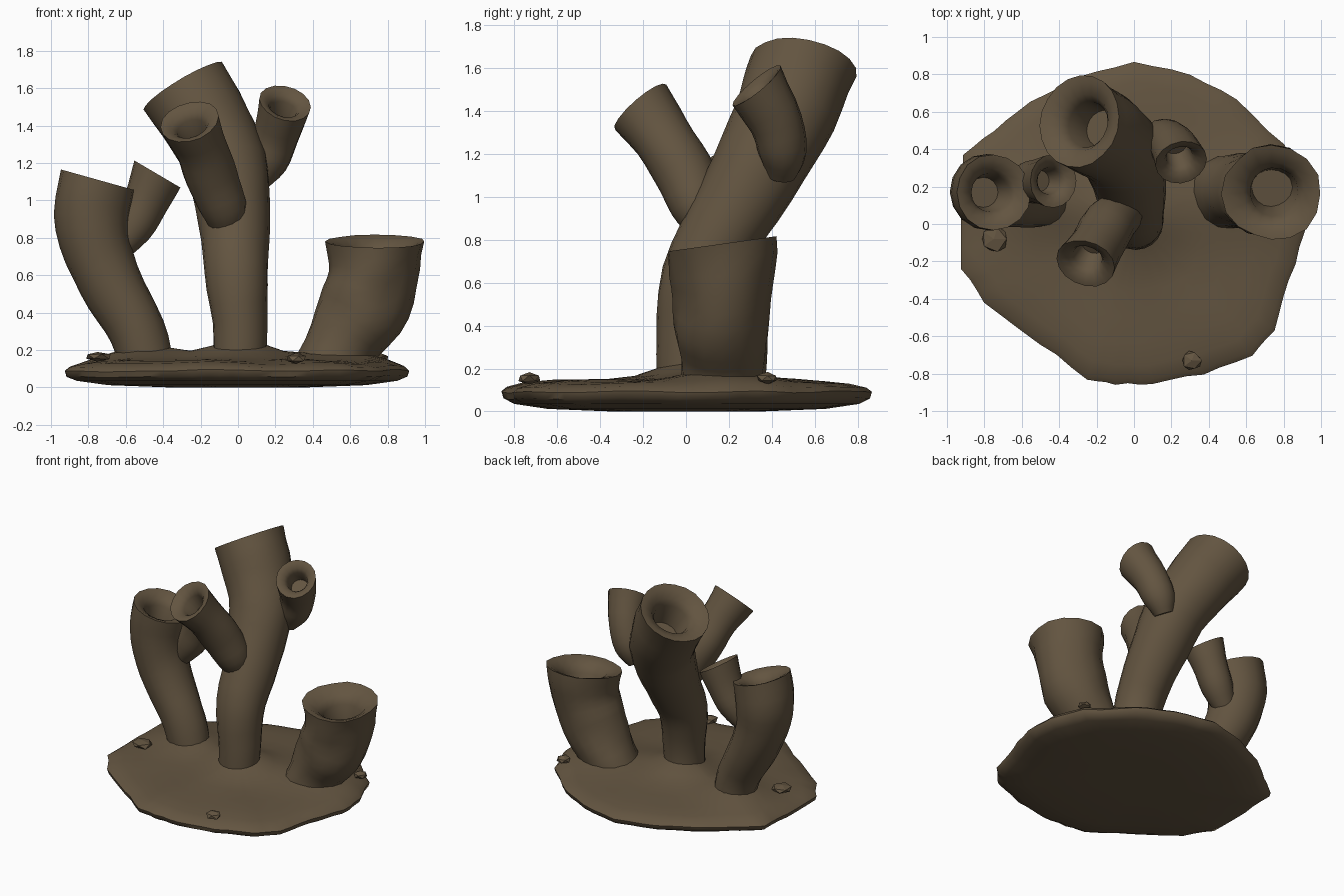
import bpy, bmesh, math, random
from mathutils import Vector, noise

random.seed(4)
if "Cube" in bpy.data.objects:
    bpy.data.objects.remove(bpy.data.objects["Cube"])

brown = bpy.data.materials.new("dull_brown")
brown.use_nodes = True
COLOUR = (0.125, 0.09, 0.052, 1)
brown.diffuse_color = COLOUR
brown.node_tree.nodes["Principled BSDF"].inputs["Base Color"].default_value = COLOUR


def finish(name, bm, angle=40):
    """Turn a bmesh into a shaded, coloured object."""
    bmesh.ops.recalc_face_normals(bm, faces=bm.faces)
    mesh = bpy.data.meshes.new(name)
    bm.to_mesh(mesh)
    bm.free()
    mesh.materials.append(brown)
    obj = bpy.data.objects.new(name, mesh)
    bpy.context.collection.objects.link(obj)
    bpy.ops.object.select_all(action='DESELECT')
    obj.select_set(True)
    bpy.context.view_layer.objects.active = obj
    if angle:
        bpy.ops.object.shade_smooth_by_angle(angle=math.radians(angle))
    return obj


def loft(bm, rings):
    """Skin a list of rings and close both ends."""
    rows = [[bm.verts.new(p) for p in ring] for ring in rings]
    for a, b in zip(rows, rows[1:]):
        for i in range(len(a)):
            j = (i + 1) % len(a)
            bm.faces.new((a[i], a[j], b[j], b[i]))
    bm.faces.new(rows[0])
    bm.faces.new(rows[-1])


def spline(keys, steps=3):
    """Smooth path through (x, y, z, radius) keys."""
    k = [Vector(p) for p in keys]
    k = [2 * k[0] - k[1]] + k + [2 * k[-1] - k[-2]]
    out = []
    for a, b, c, d in zip(k, k[1:], k[2:], k[3:]):
        for s in range(steps):
            t = s / steps
            out.append(0.5 * (2 * b + (c - a) * t + (2 * a - 5 * b + 4 * c - d) * t * t
                              + (3 * b - a - 3 * c + d) * t ** 3))
    return out + [k[-2]]


def ring(centre, normal, radius, sides, rough):
    u = (Vector((1, 0, 0)) - normal * normal.x).normalized()
    v = normal.cross(u)
    pts = []
    for i in range(sides):
        a = math.tau * i / sides
        d = u * math.cos(a) + v * math.sin(a)
        wobble = 1 + rough * noise.noise((centre + d * radius) * 5)
        pts.append(centre + d * radius * wobble)
    return pts


def tube(name, keys, mouth, sides=16, rough=0.08, hole=0.5):
    """Hollow-mouthed tube along a path; mouth is the rim's facing direction."""
    path = spline(keys)
    mouth = Vector(mouth).normalized()
    n = len(path)
    rings = []
    for i, p in enumerate(path):
        a, b = path[max(i - 1, 0)], path[min(i + 1, n - 1)]
        tangent = (b - a).to_3d().normalized()
        blend = max(0, 1 - (n - 1 - i) / 3)
        normal = tangent.lerp(mouth, blend).normalized()
        rings.append(ring(p.to_3d(), normal, p.w, sides, rough))
    # Rim dips inward, then drops into a narrow hole
    end, r = path[-1].to_3d(), path[-1].w
    for scale, depth in ((0.86, 0.03), (hole + 0.12, 0.16), (hole, 0.35), (hole * 0.8, 1.0)):
        rings.append(ring(end - mouth * r * depth, mouth, r * scale, sides, rough * 1.5))
    bm = bmesh.new()
    loft(bm, rings)
    return finish(name, bm)


# Tall central trunk and its two branches
tube("trunk", [(0.01, 0.0, 0.08, 0.14), (0.01, 0.01, 0.35, 0.145), (-0.01, 0.05, 0.62, 0.17),
               (-0.02, 0.19, 0.88, 0.19), (-0.06, 0.36, 1.18, 0.22), (-0.16, 0.47, 1.4, 0.235),
               (-0.29, 0.55, 1.61, 0.25)], (-0.6, 0.2, 1), sides=20, rough=0.05)
tube("front_branch", [(-0.06, 0.1, 0.84, 0.08), (-0.08, 0.05, 0.96, 0.125), (-0.14, -0.01, 1.12, 0.14),
                      (-0.2, -0.11, 1.28, 0.14), (-0.26, -0.21, 1.42, 0.16)], (-0.25, -0.65, 0.75))
tube("back_branch", [(0.1, 0.44, 1.1, 0.07), (0.15, 0.45, 1.2, 0.11), (0.2, 0.42, 1.34, 0.12),
                     (0.25, 0.33, 1.52, 0.145)], (0.2, -0.62, 0.75))

# Side tube with its small offshoot
tube("side_tube", [(-0.48, 0.13, 0.1, 0.14), (-0.54, 0.13, 0.3, 0.15), (-0.65, 0.15, 0.5, 0.165),
                   (-0.75, 0.16, 0.72, 0.185), (-0.78, 0.17, 0.92, 0.205),
                   (-0.75, 0.17, 1.11, 0.205)], (0.28, 0, 1), rough=0.05)
tube("side_offshoot", [(-0.66, 0.2, 0.72, 0.07), (-0.57, 0.22, 0.85, 0.11), (-0.5, 0.23, 0.98, 0.12),
                       (-0.43, 0.23, 1.14, 0.14)], (0.5, 0, 0.85))

# Broad short stump
tube("stump", [(0.5, 0.17, 0.08, 0.2), (0.56, 0.17, 0.25, 0.2), (0.66, 0.17, 0.4, 0.22),
               (0.72, 0.17, 0.58, 0.235), (0.735, 0.16, 0.78, 0.265)], (0, -0.14, 1), rough=0.14)

# Flat rocky base: outline swept through a low profile, with mounds under the tubes
OUTLINE = [(0, .87), (-.3, .79), (-.55, .65), (-.75, .5), (-.92, .37), (-.92, .1), (-.92, -.24),
           (-.8, -.42), (-.5, -.64), (-.25, -.83), (-.1, -.86), (.1, -.85), (.37, -.8), (.63, -.7),
           (.75, -.57), (.83, -.3), (.92, -.04), (.9, .18), (.8, .42), (.55, .67), (.3, .8)]
MOUNDS = [(0, 0.05, 0.1, 0.2), (-0.5, 0.15, 0.08, 0.22), (0.53, 0.17, 0.06, 0.25)]
PROFILE = [(0.4, 0.0), (0.75, 0.012), (0.93, 0.035), (0.99, 0.06), (1.0, 0.09), (0.97, 0.11),
           (0.88, 0.13), (0.74, 0.14), (0.58, 0.145), (0.42, 0.15), (0.28, 0.155), (0.14, 0.16),
           (0.04, 0.16)]
edge = []
for a, b in zip(OUTLINE, OUTLINE[1:] + OUTLINE[:1]):
    for t in (0, 1 / 3, 2 / 3):
        edge.append(Vector(a).lerp(Vector(b), t) * (1 + random.uniform(-0.008, 0.008)))
rings = []
for row, (scale, z) in enumerate(PROFILE):
    pts = []
    for e in edge:
        x, y = e * scale
        lift = 0.012 * noise.noise((x * 3, y * 3, 0)) if row > 2 else 0
        if row > 4:
            lift += sum(h * math.exp(-((x - mx) ** 2 + (y - my) ** 2) / w ** 2)
                        for mx, my, h, w in MOUNDS)
        pts.append((x, y, z + lift))
    rings.append(pts)
bm = bmesh.new()
loft(bm, rings)
finish("rocky_base", bm, 50)

# Loose pebbles
for i, (x, y, z, r) in enumerate([(-0.75, -0.08, 0.165, 0.08), (0.31, -0.73, 0.155, 0.055),
                                  (0.76, 0.38, 0.155, 0.055)]):
    bm = bmesh.new()
    bmesh.ops.create_icosphere(bm, subdivisions=1, radius=1)
    for v in bm.verts:
        v.co *= random.uniform(0.85, 1.1)
        v.co = Vector((x + v.co.x * r, y + v.co.y * r, z + v.co.z * 0.028))
    finish(f"pebble_{i + 1}", bm, 0)
